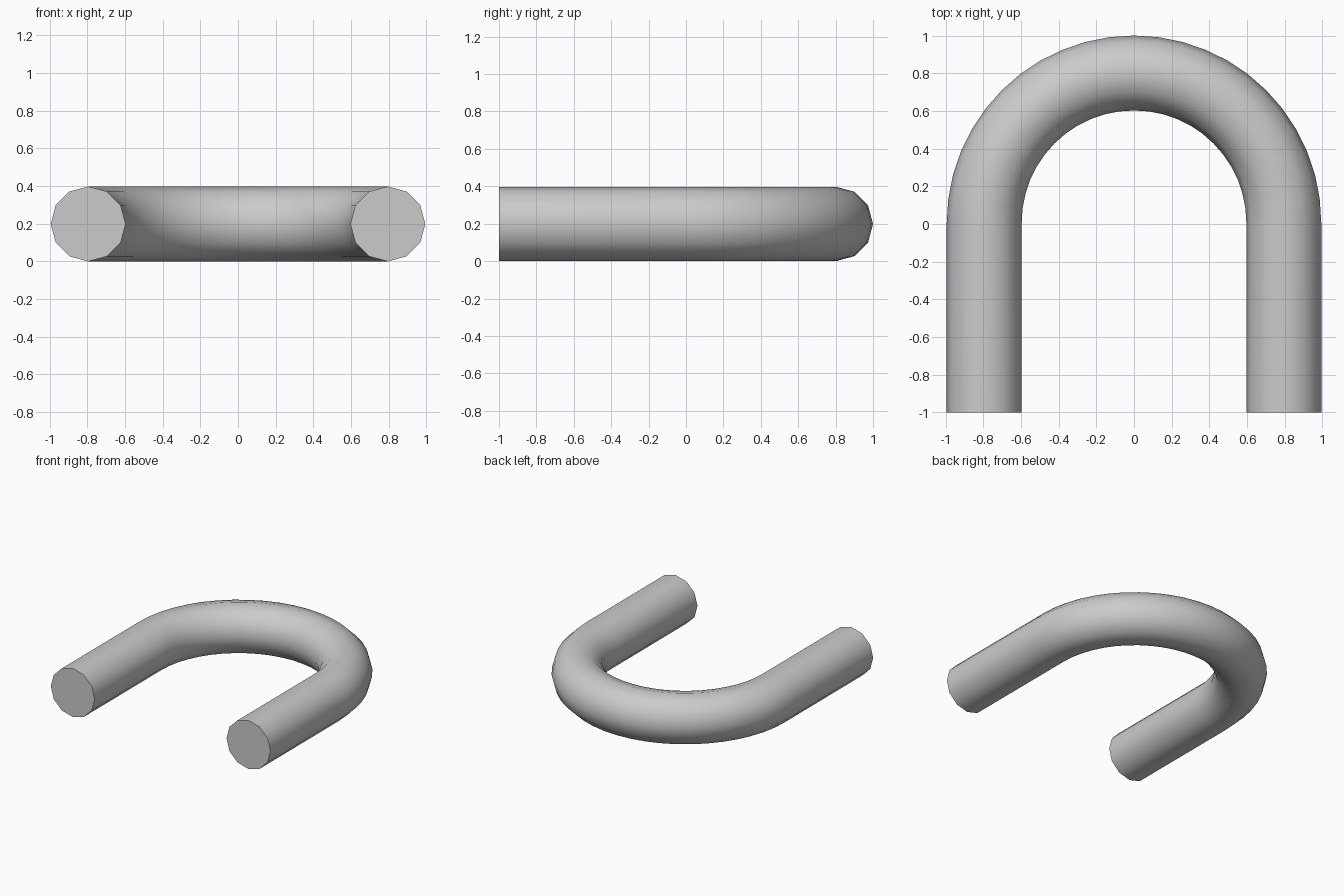
import bpy, bmesh
from math import sin, cos, pi, radians

if "Cube" in bpy.data.objects:
    bpy.data.objects.remove(bpy.data.objects["Cube"])

BEND, TUBE = 0.795, 0.19875      # bend radius and tube radius
SIDES, STEPS = 12, 24            # sides of the tube, segments in the half bend
BEND_Y, END_Y = 1 - BEND - TUBE, -1.0

# Path stations: (bend angle, y offset) from right leg end, round the bend, to left leg end
stations = [(0, END_Y)]
stations += [(pi * i / STEPS, BEND_Y) for i in range(STEPS + 1)]
stations += [(pi, END_Y)]

bm = bmesh.new()
rings = []
for a, y in stations:
    ring = []
    for j in range(SIDES):
        t = 2 * pi * j / SIDES
        r = BEND + TUBE * cos(t)
        ring.append(bm.verts.new((r * cos(a), y + r * sin(a), TUBE + TUBE * sin(t))))
    rings.append(ring)

# Tube skin
for p, q in zip(rings, rings[1:]):
    for j in range(SIDES):
        k = (j + 1) % SIDES
        bm.faces.new((p[j], p[k], q[k], q[j]))

# Flat end caps
bm.faces.new(rings[0])
bm.faces.new(rings[-1])
bmesh.ops.recalc_face_normals(bm, faces=bm.faces)

mesh = bpy.data.meshes.new("u_shaped_tube")
bm.to_mesh(mesh)
bm.free()
tube = bpy.data.objects.new("u_shaped_tube", mesh)
bpy.context.collection.objects.link(tube)

# Smooth tube, sharp cap edges
bpy.context.view_layer.objects.active = tube
tube.select_set(True)
bpy.ops.object.shade_smooth_by_angle(angle=radians(40))
